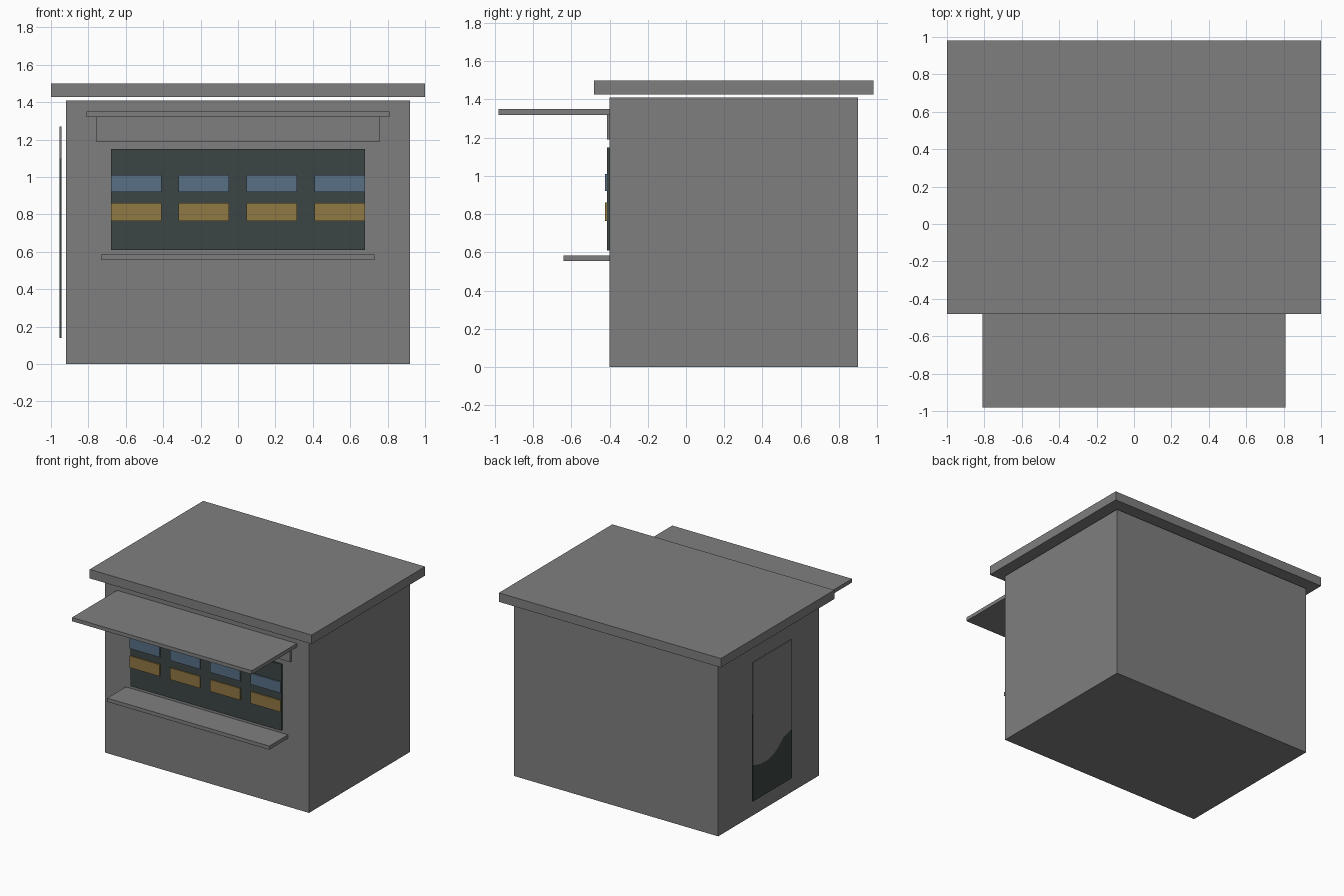
import bpy, bmesh

if "Cube" in bpy.data.objects:
    bpy.data.objects.remove(bpy.data.objects["Cube"])


def material(name, rgb):
    m = bpy.data.materials.new(name)
    m.diffuse_color = (*rgb, 1)
    m.use_nodes = True
    m.node_tree.nodes["Principled BSDF"].inputs["Base Color"].default_value = m.diffuse_color
    return m


GREY = material("grey", (0.212, 0.212, 0.212))
DARK = material("dark_glass", (0.045, 0.062, 0.060))
BLUE = material("blue", (0.098, 0.162, 0.235))
OCHRE = material("ochre", (0.28, 0.188, 0.056))


def finish(name, bm, mat):
    bmesh.ops.recalc_face_normals(bm, faces=bm.faces)
    me = bpy.data.meshes.new(name)
    bm.to_mesh(me)
    bm.free()
    me.materials.append(mat)
    ob = bpy.data.objects.new(name, me)
    bpy.context.collection.objects.link(ob)
    return ob


def box(name, x, y, z, mat=GREY):
    """Box from (min, max) ranges."""
    bm = bmesh.new()
    bmesh.ops.create_cube(bm, size=1)
    for v in bm.verts:
        v.co = [r[0] if c < 0 else r[1] for c, r in zip(v.co, (x, y, z))]
    return finish(name, bm, mat)


def side_plate(name, outline, x0, x1, mat):
    """Extrude a (y, z) outline between two x positions."""
    bm = bmesh.new()
    face = bm.faces.new([bm.verts.new((x0, y, z)) for y, z in outline])
    out = bmesh.ops.extrude_face_region(bm, geom=[face])["geom"]
    for v in out:
        if isinstance(v, bmesh.types.BMVert):
            v.co.x = x1
    return finish(name, bm, mat)


# Hut body and flat roof slab with a small shadow gap
box("body", (-0.92, 0.92), (-0.40, 0.90), (0, 1.41))
box("roof", (-1, 1), (-0.48, 0.98), (1.427, 1.50))

# Serving front
box("awning", (-0.81, 0.81), (-0.98, -0.40), (1.32, 1.35))
box("sign_board", (-0.76, 0.76), (-0.414, -0.40), (1.19, 1.32))
box("serving_window", (-0.68, 0.68), (-0.414, -0.40), (0.61, 1.15), DARK)
box("counter", (-0.73, 0.73), (-0.64, -0.40), (0.555, 0.585))

# Two rows of goods in the window
for row, (z, mat) in enumerate((((0.765, 0.86), OCHRE), ((0.92, 1.01), BLUE))):
    for i in range(4):
        x = -0.68 + i * 0.363
        box(f"goods_{row}_{i}", (x, x + 0.27), (-0.424, -0.414), z, mat)

# Side door: dark panel with a grey upper part above a curved edge
box("door", (-0.954, -0.945), (0.0, 0.50), (0.14, 1.27), DARK)
side_plate("door_upper", [(0.50, 1.27), (0.50, 0.435), (0.40, 0.41), (0.31, 0.407),
                          (0.24, 0.425), (0.18, 0.457), (0.11, 0.514), (0.0, 0.54),
                          (0.0, 1.27)], -0.955, -0.954, GREY)
box("door_back_edge", (-0.955, -0.945), (0.50, 0.501), (0.85, 1.271))
box("door_front_edge", (-0.955, -0.945), (-0.001, 0.0), (1.10, 1.271))
box("door_top_edge", (-0.955, -0.945), (0.0, 0.50), (1.27, 1.271))
